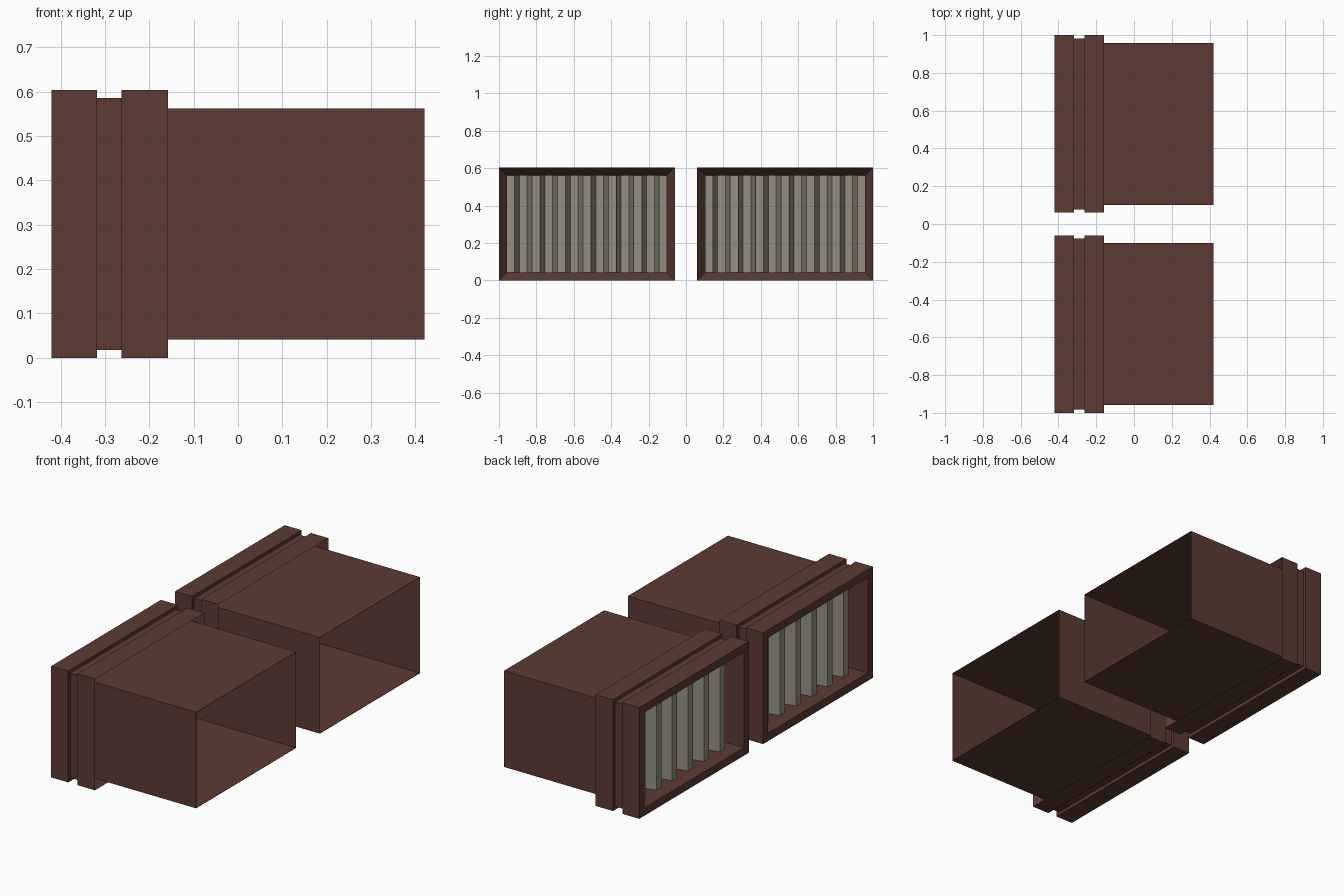
import bpy

if "Cube" in bpy.data.objects:
    bpy.data.objects.remove(bpy.data.objects["Cube"])

def material(name, rgb):
    m = bpy.data.materials.new(name)
    m.diffuse_color = (*rgb, 1)
    m.use_nodes = True
    m.node_tree.nodes["Principled BSDF"].inputs["Base Color"].default_value = m.diffuse_color
    return m

BROWN = material("dark brown casing", (0.105, 0.043, 0.032))
GREY = material("grey filter", (0.29, 0.28, 0.215))

def add_mesh(name, verts, faces, mat):
    me = bpy.data.meshes.new(name)
    me.from_pydata(verts, [], faces)
    me.materials.append(mat)
    ob = bpy.data.objects.new(name, me)
    bpy.context.collection.objects.link(ob)
    return ob

H = 0.603            # casing height
Y0, Y1 = 0.06, 1.0   # casing width range
IN = 0.041           # duct inset from the flange
WALL = 0.002

def casing(name, y0, y1):
    # closed (x, inset) section swept round the rectangular opening
    profile = [(0.42, IN), (-0.21, IN), (-0.158, 0), (-0.262, 0),
               (-0.262, 0.018), (-0.318, 0.018), (-0.318, 0), (-0.42, 0),
               (-0.42, IN + WALL), (0.42, IN + WALL)]
    verts = []
    for x, d in profile:
        verts += [(x, y0 + d, d), (x, y1 - d, d),
                  (x, y1 - d, H - d), (x, y0 + d, H - d)]
    n = len(profile)
    faces = []
    for i in range(n):
        a, b = 4 * i, 4 * ((i + 1) % n)
        for k in range(4):
            j = (k + 1) % 4
            faces.append((a + k, b + k, b + j, a + j))
    return add_mesh(name, verts, faces, BROWN)

def pleated_filter(name, y0, y1):
    # trapezoid wave: 13 flats joined by 12 slopes
    slope = 0.026
    flat = (y1 - y0 - 12 * slope) / 13
    verts, y = [], y0
    for i in range(13):
        x = -0.23 if i % 2 == 0 else -0.35
        for yy in (y, y + flat):
            verts += [(x, yy, IN), (x, yy, H - IN)]
        y += flat + slope
    faces = [(2 * i, 2 * i + 2, 2 * i + 3, 2 * i + 1) for i in range(25)]
    ob = add_mesh(name, verts, faces, GREY)
    s = ob.modifiers.new("thickness", "SOLIDIFY")
    s.thickness = 0.002
    s.offset = 0

# two identical ducts side by side
for side, y0, y1 in (("left", -Y1, -Y0), ("right", Y0, Y1)):
    casing(side + "_duct_casing", y0, y1)
    pleated_filter(side + "_pleated_filter", y0 + IN, y1 - IN)
